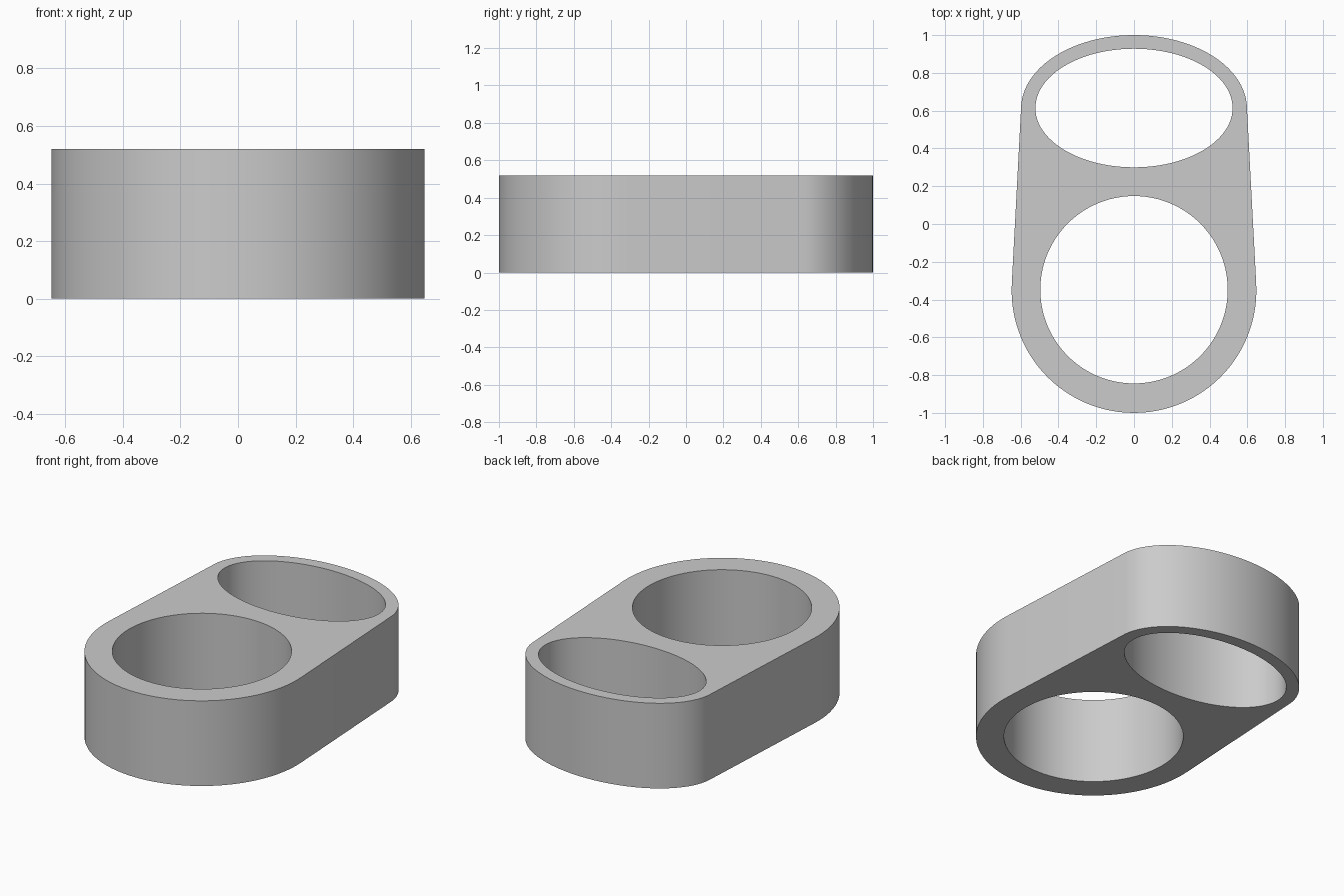
import bpy
import bmesh
from math import sin, cos, pi, radians
from mathutils import Vector
from mathutils.geometry import convex_hull_2d

if "Cube" in bpy.data.objects:
    bpy.data.objects.remove(bpy.data.objects["Cube"], do_unlink=True)

HEIGHT = 0.52
SEGMENTS = 96


def ellipse(centre_y, radius_x, radius_y):
    angles = [2 * pi * i / SEGMENTS for i in range(SEGMENTS)]
    return [Vector((radius_x * cos(a), centre_y + radius_y * sin(a))) for a in angles]


def add_loop(bm, points):
    verts = [bm.verts.new((p.x, p.y, 0)) for p in points]
    return [bm.edges.new((v, verts[i - 1])) for i, v in enumerate(verts)]


# Outer wall: a round front and an oval back joined by tangent sides
rim = ellipse(-0.352, 0.648, 0.648) + ellipse(0.61, 0.598, 0.39)
outline = [rim[i] for i in convex_hull_2d(rim)]

# Through holes: one round, one oval
round_hole = ellipse(-0.348, 0.496, 0.496)
oval_hole = ellipse(0.614, 0.522, 0.314)

# Fill between the outlines and extrude to full height
bm = bmesh.new()
edges = [e for loop in (outline, round_hole, oval_hole) for e in add_loop(bm, loop)]
bmesh.ops.triangle_fill(bm, edges=edges, use_beauty=True, use_dissolve=False)
result = bmesh.ops.extrude_face_region(bm, geom=bm.faces[:], use_keep_orig=True)
top = [g for g in result["geom"] if isinstance(g, bmesh.types.BMVert)]
bmesh.ops.translate(bm, verts=top, vec=(0, 0, HEIGHT))
bmesh.ops.recalc_face_normals(bm, faces=bm.faces[:])

mesh = bpy.data.meshes.new("double_ring_body")
bm.to_mesh(mesh)
bm.free()
body = bpy.data.objects.new("double_ring_body", mesh)
bpy.context.collection.objects.link(body)

# Plain grey finish
grey = bpy.data.materials.new("plain_grey")
grey.use_nodes = True
colour = (0.6, 0.6, 0.6, 1)
grey.diffuse_color = colour
grey.node_tree.nodes["Principled BSDF"].inputs["Base Color"].default_value = colour
mesh.materials.append(grey)

# Smooth walls with crisp rims
bpy.ops.object.select_all(action="DESELECT")
body.select_set(True)
bpy.context.view_layer.objects.active = body
bpy.ops.object.shade_smooth_by_angle(angle=radians(30))
